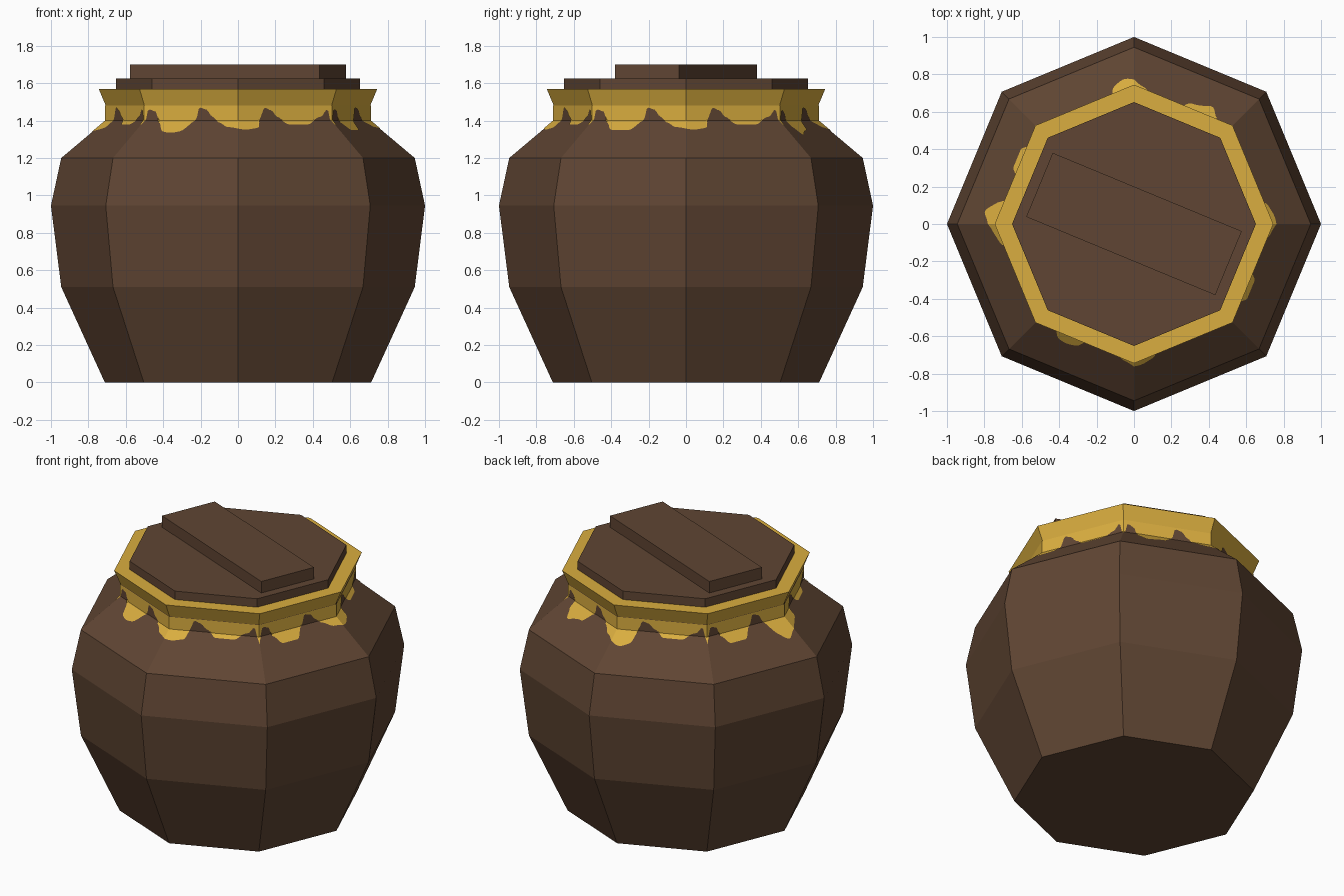
import bpy, bmesh, math
from mathutils import Matrix

if "Cube" in bpy.data.objects:
    bpy.data.objects.remove(bpy.data.objects["Cube"])


def material(name, rgb):
    m = bpy.data.materials.new(name)
    m.diffuse_color = (*rgb, 1)
    m.use_nodes = True
    m.node_tree.nodes["Principled BSDF"].inputs["Base Color"].default_value = m.diffuse_color
    return m


BROWN = material("dark brown clay", (0.116, 0.060, 0.033))
GOLD = material("honey gold", (0.70, 0.42, 0.050))


def finish(name, bm, mat):
    me = bpy.data.meshes.new(name)
    bm.to_mesh(me)
    bm.free()
    me.materials.append(mat)
    ob = bpy.data.objects.new(name, me)
    bpy.context.collection.objects.link(ob)
    return ob


def octagon_lathe(name, profile, mat, cap_bottom=False, cap_top=False):
    """Eight-sided body from (corner radius, z) points."""
    bm = bmesh.new()
    rings = [[bm.verts.new((r * math.cos(k * math.pi / 4), r * math.sin(k * math.pi / 4), z))
              for k in range(8)] for r, z in profile]
    for a, b in zip(rings, rings[1:]):
        for k in range(8):
            n = (k + 1) % 8
            bm.faces.new((a[k], a[n], b[n], b[k]))
    if cap_bottom:
        bm.faces.new(rings[0][::-1])
    if cap_top:
        bm.faces.new(rings[-1])
    return finish(name, bm, mat)


# Pot body with neck, flared rim and lid
NECK_R, NECK_Z, RIM_Z = 0.707, 1.40, 1.48
octagon_lathe("pot_body", [(0.712, 0), (0.945, 0.51), (1.0, 0.945), (0.945, 1.2),
                           (NECK_R, NECK_Z), (NECK_R, RIM_Z)], BROWN, cap_bottom=True)
octagon_lathe("rim", [(NECK_R, RIM_Z), (0.745, 1.57), (0.64, 1.57)], GOLD)
octagon_lathe("lid", [(0.652, 1.56), (0.652, 1.625)], BROWN, True, True)

# Bar handle lying across the lid
bm = bmesh.new()
bmesh.ops.create_cube(bm, size=1)
bm.transform(Matrix.Translation((0, 0, 1.66)) @ Matrix.Rotation(math.radians(-22.5), 4, 'Z')
             @ Matrix.Diagonal((1.094, 0.37, 0.08, 1)))
finish("lid_handle", bm, BROWN)

# Honey drips: a thin painted layer with a wavy lower edge; u counts octagon sides
EDGE = [(0, 1.37), (.05, 1.46), (.12, 1.45), (.17, 1.39), (.27, 1.35), (.44, 1.35),
        (.55, 1.40), (.59, 1.47), (.66, 1.46), (.73, 1.42), (.80, 1.39), (.90, 1.365),
        (1.08, 1.352), (1.20, 1.36), (1.25, 1.43), (1.28, 1.47), (1.35, 1.455),
        (1.42, 1.42), (1.52, 1.38), (1.72, 1.38), (1.88, 1.42), (1.95, 1.46), (2, 1.37)]
LONG_DRIPS = [(6.86, 0.12, 0.065), (5.12, 0.12, 0.025), (4.22, 0.12, 0.03), (0.35, 0.1, 0.015)]


def edge_height(u):
    v = u % 2
    for (a, za), (b, zb) in zip(EDGE, EDGE[1:]):
        if a <= v <= b:
            s = (v - a) / (b - a)
            z = za + (zb - za) * s * s * (3 - 2 * s)
            break
    return z - sum(d * math.exp(-((u - c) / w) ** 2) for c, w, d in LONG_DRIPS)


def pot_point(u, side, z):
    """Point on a pot side, lifted slightly off its surface."""
    r = NECK_R + 0.004 + max(0, NECK_Z - z) * (0.945 - NECK_R) / 0.2
    a0 = math.radians(-135 + 45 * side)
    a1 = a0 + math.pi / 4
    t = u - side
    return (r * ((1 - t) * math.cos(a0) + t * math.cos(a1)),
            r * ((1 - t) * math.sin(a0) + t * math.sin(a1)), z)


bm = bmesh.new()
STEPS = 48
for side in range(8):
    columns = []
    for i in range(STEPS + 1):
        u = side + i / STEPS
        z = edge_height(u)
        columns.append([bm.verts.new(pot_point(u, side, h))
                        for h in (RIM_Z, max(z, NECK_Z), min(z, NECK_Z) if z < NECK_Z else z)])
    for a, b in zip(columns, columns[1:]):
        for j in range(2):
            bm.faces.new((a[j + 1], b[j + 1], b[j], a[j]))
bmesh.ops.remove_doubles(bm, verts=bm.verts, dist=0.0002)
finish("honey_drips", bm, GOLD)
